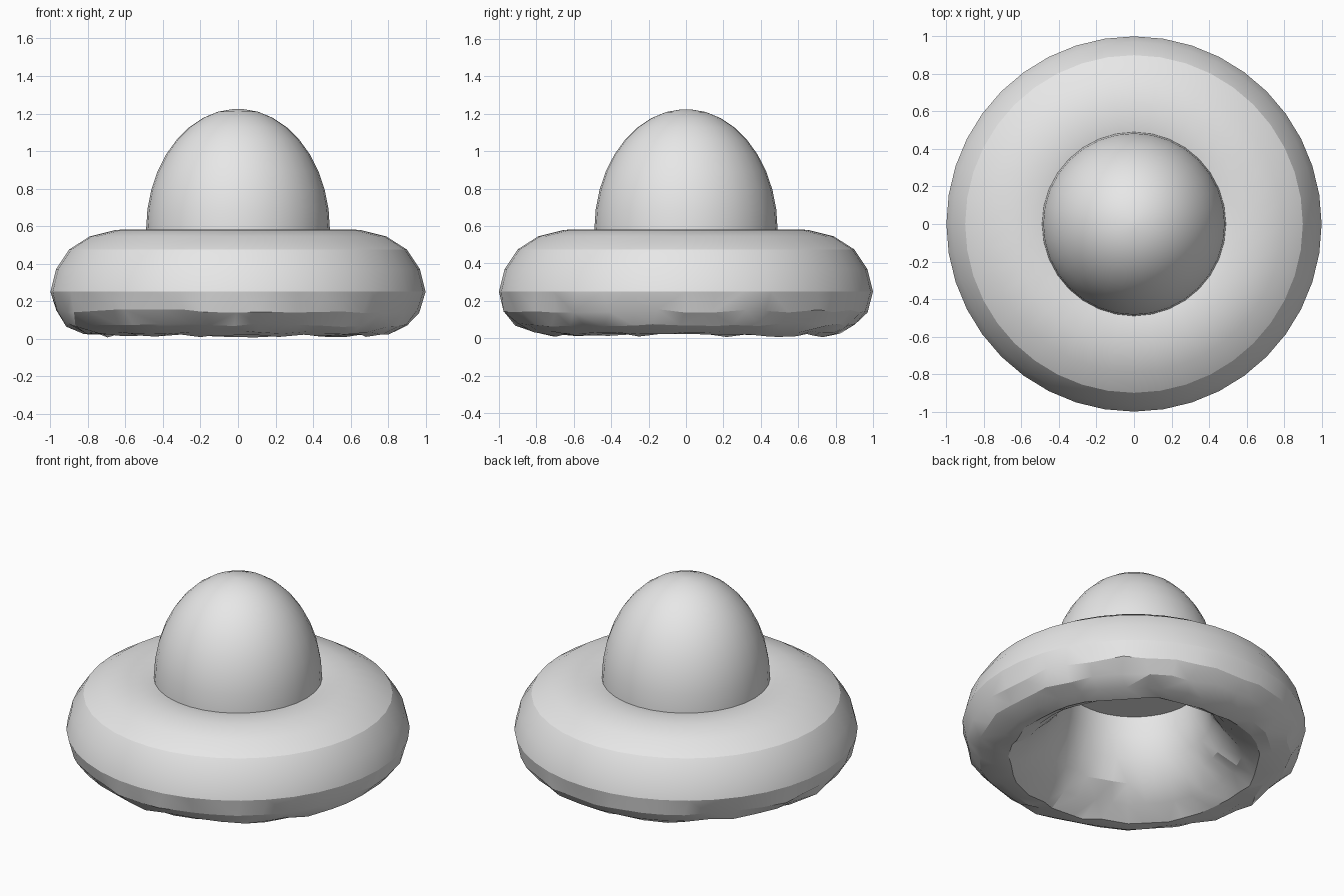
import bpy, bmesh, math, random

if "Cube" in bpy.data.objects:
    bpy.data.objects.remove(bpy.data.objects["Cube"], do_unlink=True)
random.seed(4)

grey = bpy.data.materials.new("plain grey")
grey.use_nodes = True
grey.diffuse_color = (0.8, 0.8, 0.8, 1)
grey.node_tree.nodes["Principled BSDF"].inputs["Base Color"].default_value = (0.8, 0.8, 0.8, 1)


def lathe(name, profile, segments, closed, rough_below=None):
    """Revolve (radius, height) points around z; optionally facet the low part."""
    bm = bmesh.new()
    rings = []
    for r, z in profile:
        ring = []
        for i in range(segments):
            a = math.tau * i / segments
            dr = dz = 0
            if rough_below and z < rough_below:
                dr = random.uniform(-0.014, 0.008)
                dz = random.uniform(-0.004, 0.016)
                a += random.uniform(-0.04, 0.04)
            ring.append(bm.verts.new(((r + dr) * math.cos(a), (r + dr) * math.sin(a), z + dz)))
        rings.append(ring)
    pairs = list(zip(rings, rings[1:]))
    if closed:
        pairs.append((rings[-1], rings[0]))
    for low, high in pairs:
        for i in range(segments):
            j = (i + 1) % segments
            bm.faces.new((low[i], low[j], high[j], high[i]))
    if not closed:
        bm.faces.new(rings[0])
        bm.faces.new(rings[-1])
    bmesh.ops.recalc_face_normals(bm, faces=bm.faces)
    if rough_below:
        low_faces = [f for f in bm.faces if f.calc_center_median().z < rough_below]
        bmesh.ops.triangulate(bm, faces=low_faces)
    for f in bm.faces:
        f.smooth = len(f.verts) <= 4
    mesh = bpy.data.meshes.new(name)
    bm.to_mesh(mesh)
    bm.free()
    mesh.materials.append(grey)
    obj = bpy.data.objects.new(name, mesh)
    bpy.context.collection.objects.link(obj)
    return obj


# Puffy ring with a hole that flares open underneath
ring_profile = [
    (0.40, 0.55), (0.45, 0.57), (0.55, 0.582), (0.65, 0.58), (0.79, 0.545),
    (0.90, 0.475), (0.97, 0.37), (1.0, 0.25), (0.975, 0.14), (0.91, 0.065),
    (0.82, 0.025), (0.73, 0.01), (0.63, 0.075), (0.53, 0.17), (0.455, 0.29),
    (0.415, 0.42),
]
ring = lathe("ring", ring_profile, 40, True, rough_below=0.2)

# Solid half-egg dome with a flat base closing the hole
base, width, height, steps = 0.58, 0.49, 0.645, 10
dome_profile = [(width, 0.54)]
for k in range(steps):
    t = math.pi / 2 * k / (steps - 0.7)
    dome_profile.append((width * math.cos(t), base + height * math.sin(t)))
dome = lathe("dome", dome_profile, 32, False)

# Smooth shading, keeping the facets and the base edge crisp
for obj, angle in ((ring, 20), (dome, 40)):
    bpy.ops.object.select_all(action="DESELECT")
    obj.select_set(True)
    bpy.context.view_layer.objects.active = obj
    bpy.ops.object.shade_smooth_by_angle(angle=math.radians(angle))
